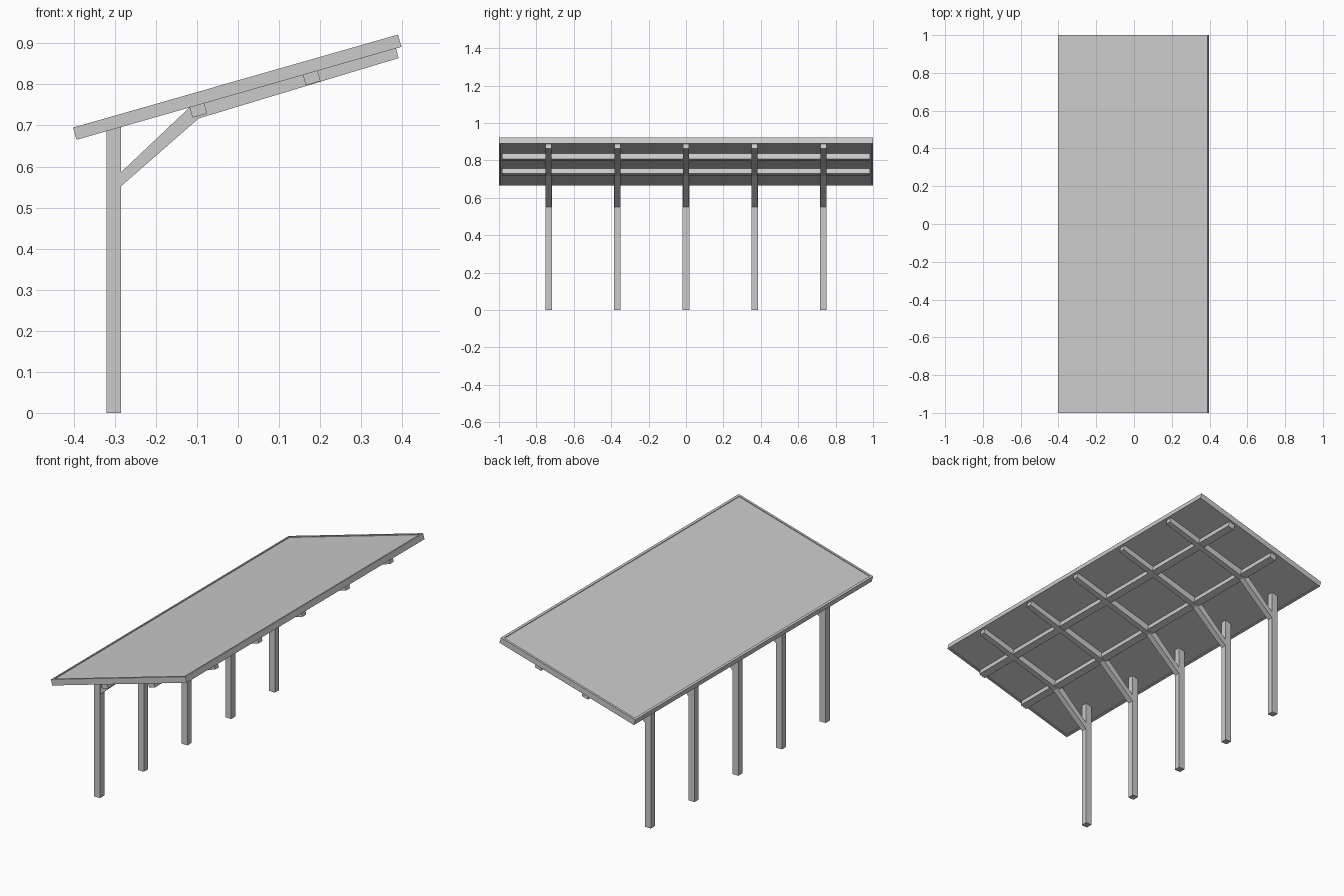
import bpy, bmesh, math

if "Cube" in bpy.data.objects:
    bpy.data.objects.remove(bpy.data.objects["Cube"])

ANG = math.atan(0.286)          # roof pitch
C, S = math.cos(ANG), math.sin(ANG)
RECESS = 0.004                  # panel set back inside the frame, both sides
THICK = 0.031


def slope_pt(u, v):
    """Point in the roof plane: u along the slope from x=0, v square to the underside."""
    return (u * C - v * S, 0.7775 + u * S + v * C)


def under(x):
    """Height of the recessed panel underside at x."""
    return 0.7775 + 0.286 * x + RECESS / C


def extrude(name, profile, y0, y1):
    """Prism from an x-z profile between two y positions."""
    bm = bmesh.new()
    face = bm.faces.new([bm.verts.new((x, y0, z)) for x, z in profile])
    ext = bmesh.ops.extrude_face_region(bm, geom=[face])
    verts = [g for g in ext["geom"] if isinstance(g, bmesh.types.BMVert)]
    bmesh.ops.translate(bm, verts=verts, vec=(0, y1 - y0, 0))
    bmesh.ops.recalc_face_normals(bm, faces=bm.faces)
    mesh = bpy.data.meshes.new(name)
    bm.to_mesh(mesh)
    bm.free()
    obj = bpy.data.objects.new(name, mesh)
    bpy.context.collection.objects.link(obj)
    return obj


def slope_box(name, u0, u1, v0, v1, y0, y1):
    return extrude(name, [slope_pt(*p) for p in ((u0, v0), (u1, v0), (u1, v1), (u0, v1))], y0, y1)


# Roof: a thin frame around a recessed panel
U0, U1, RIM = -0.409, 0.414, 0.012
slope_box("roof_panel", U0 + RIM, U1 - RIM, RECESS, THICK - RECESS, -1 + RIM, 1 - RIM)
slope_box("roof_frame_low", U0, U0 + RIM, 0, THICK, -1, 1)
slope_box("roof_frame_high", U1 - RIM, U1, 0, THICK, -1, 1)
for side, y in (("front", -1), ("back", 1 - RIM)):
    slope_box("roof_frame_" + side, U0 + RIM, U1 - RIM, 0, THICK, y, y + RIM)

# Purlins running the length of the roof
for name, x in (("lower", -0.1), ("upper", 0.176)):
    u = x / C
    slope_box("purlin_" + name, u - 0.0185, u + 0.0185, -0.026, RECESS, -0.984, 0.984)

# Posts with sloped tops, each carrying a bent brace and rafter
arm = [(-0.286, 0.551), (-0.096, 0.717), (0.391, 0.864), (0.384, under(0.384)),
       (-0.112, under(-0.112)), (-0.286, 0.585)]
post = [(-0.32, 0), (-0.285, 0), (-0.285, under(-0.285)), (-0.32, under(-0.32))]
for i in range(5):
    y = (i - 2) * 0.3675
    extrude(f"post_{i + 1}", post, y - 0.0175, y + 0.0175)
    extrude(f"brace_rafter_{i + 1}", arm, y - 0.016, y + 0.016)
